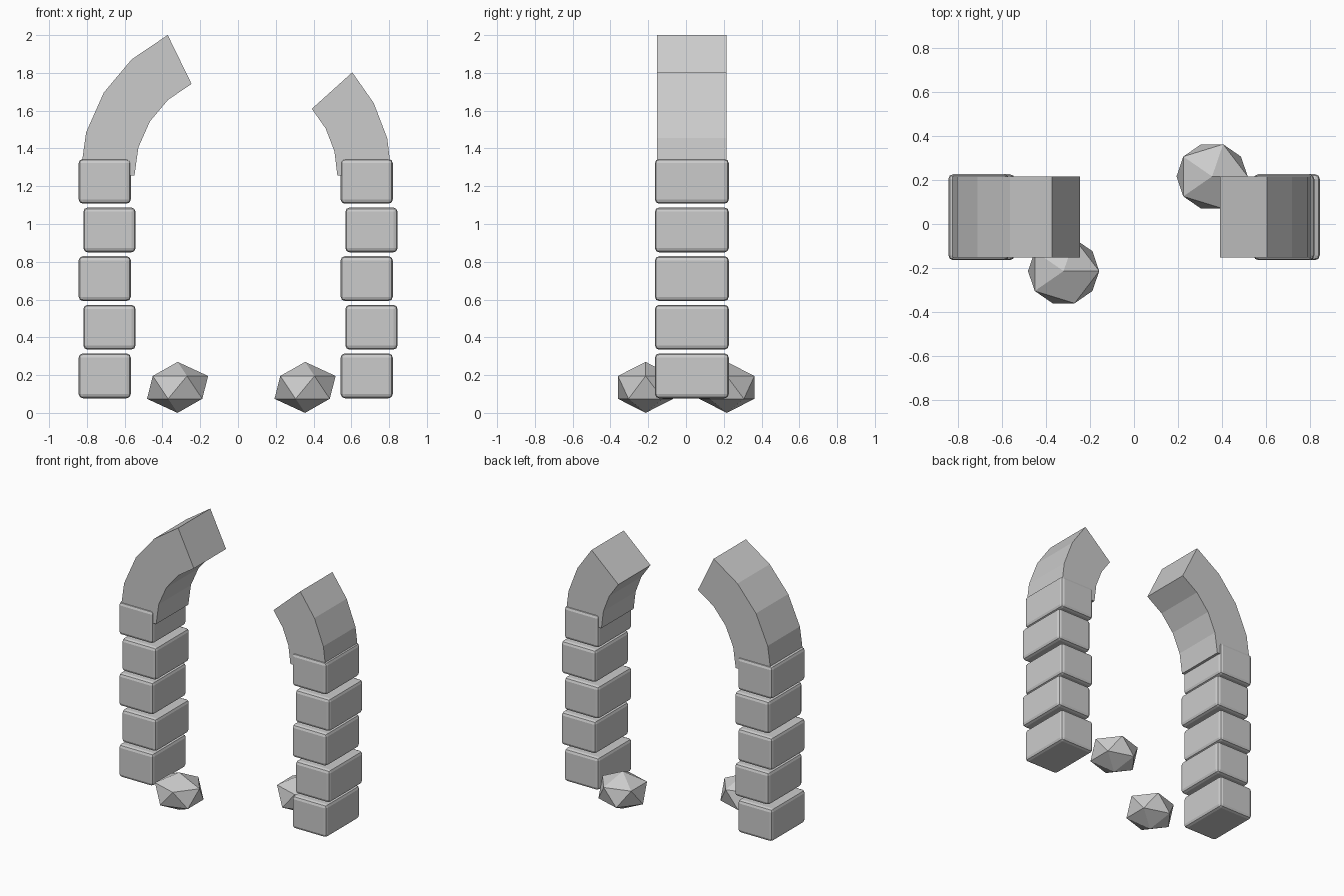
import bpy, bmesh
from math import cos, sin, radians

if "Cube" in bpy.data.objects:
    bpy.data.objects.remove(bpy.data.objects["Cube"])

DEPTH_MID = 0.031


def finish(bm, name):
    bmesh.ops.recalc_face_normals(bm, faces=bm.faces)
    me = bpy.data.meshes.new(name)
    bm.to_mesh(me)
    bm.free()
    ob = bpy.data.objects.new(name, me)
    bpy.context.collection.objects.link(ob)
    return ob


def block(name, x, z):
    bm = bmesh.new()
    bmesh.ops.create_cube(bm, size=1)
    bmesh.ops.scale(bm, vec=(0.276, 0.391, 0.237), verts=bm.verts)
    ob = finish(bm, name)
    ob.location = (x, DEPTH_MID, z)
    bev = ob.modifiers.new("worn_edges", 'BEVEL')
    bev.width = 0.022
    bev.segments = 2


def arch_piece(name, side, cx, outer, inner, step, count):
    # Curved slab: ring sector in the xz plane, extruded along y
    cz, half = 1.258, 0.184
    bm = bmesh.new()
    rings = []
    for i in range(count + 1):
        a = radians(step * i)
        rings.append([bm.verts.new((cx + side * r * cos(a), DEPTH_MID + y, cz + r * sin(a)))
                      for r, y in ((outer, -half), (outer, half), (inner, half), (inner, -half))])
    for a, b in zip(rings, rings[1:]):
        for k in range(4):
            n = (k + 1) % 4
            bm.faces.new((a[k], a[n], b[n], b[k]))
    bm.faces.new(rings[0])
    bm.faces.new(rings[-1])
    finish(bm, name)


def rubble(name, x, y):
    bm = bmesh.new()
    bmesh.ops.create_icosphere(bm, subdivisions=1, radius=1)
    bmesh.ops.scale(bm, vec=(0.181, 0.172, 0.135), verts=bm.verts)
    finish(bm, name).location = (x, y, 0.135)


# Two pillars of staggered stones
for label, x in (("left", -0.693), ("right", 0.694)):
    for i in range(5):
        shift = 0.0125 if i % 2 else -0.0125
        block(f"{label}_pillar_stone_{i + 1}", x + shift, 0.196 + 0.2575 * i)

# Broken arch halves
arch_piece("left_arch_fragment", -1, -0.01, 0.826, 0.538, 16, 4)
arch_piece("right_arch_fragment", 1, 0.0, 0.814, 0.526, 14, 3)

# Fallen rubble
rubble("left_rubble", -0.32, -0.214)
rubble("right_rubble", 0.355, 0.216)
